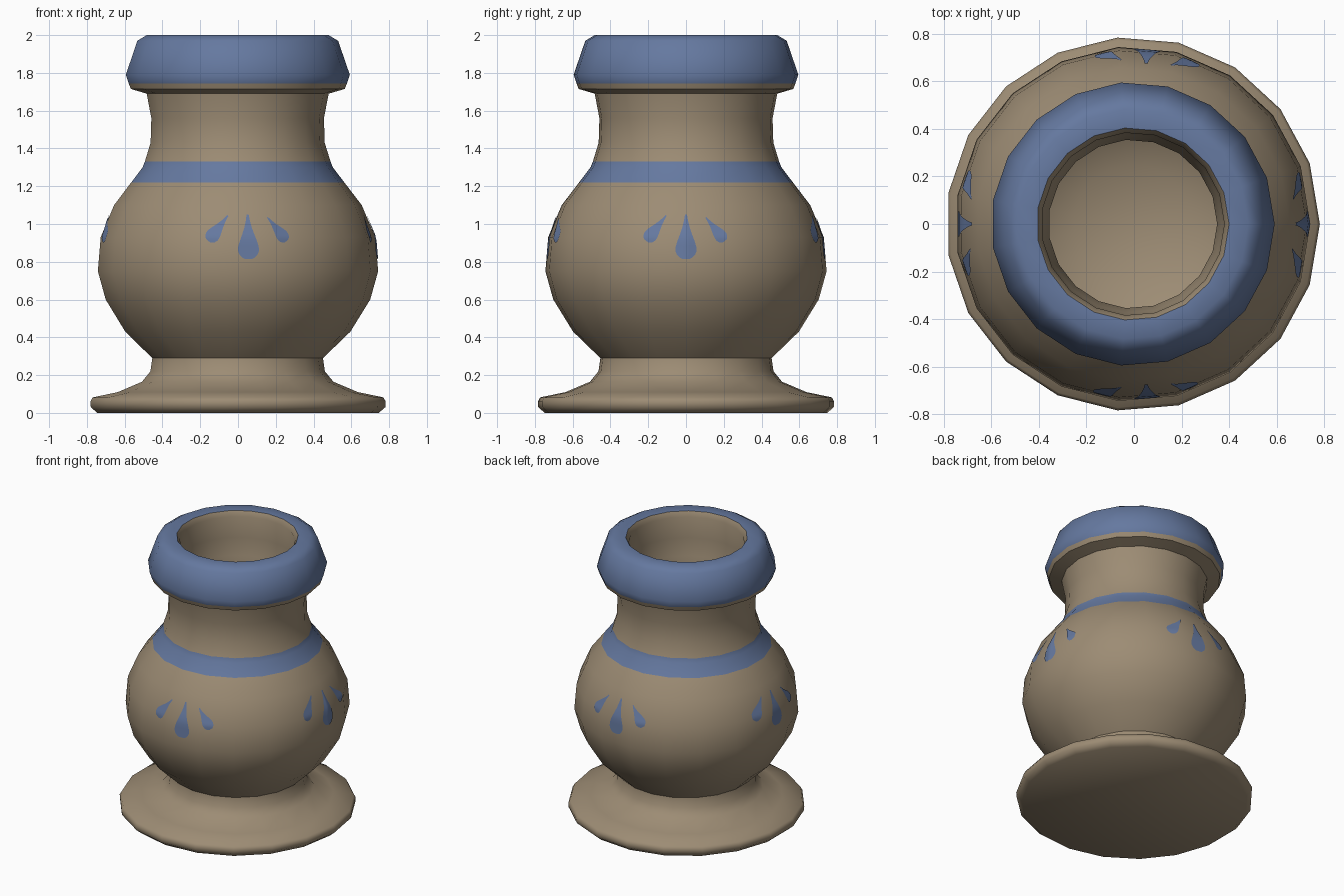
import bpy, bmesh, math
from mathutils import Vector
from mathutils.bvhtree import BVHTree

if "Cube" in bpy.data.objects:
    bpy.data.objects.remove(bpy.data.objects["Cube"])

SIDES = 19
SHIFT = -0.005


def material(name, rgb):
    m = bpy.data.materials.new(name)
    m.diffuse_color = (*rgb, 1)
    m.use_nodes = True
    m.node_tree.nodes["Principled BSDF"].inputs["Base Color"].default_value = m.diffuse_color
    return m


clay = material("tan clay", (0.335, 0.262, 0.175))
blue = material("blue glaze", (0.130, 0.190, 0.350))

# Lathe profile: outside from the base up, then down the inside (radius, height)
outer = [(0.75, 0), (0.785, 0.03), (0.787, 0.06), (0.775, 0.082), (0.64, 0.11),
         (0.51, 0.165), (0.465, 0.22), (0.455, 0.29), (0.60, 0.43), (0.705, 0.60),
         (0.747, 0.75), (0.732, 0.93), (0.66, 1.10), (0.568, 1.22), (0.507, 1.30),
         (0.495, 1.33), (0.464, 1.43), (0.46, 1.56), (0.485, 1.69), (0.57, 1.715),
         (0.582, 1.745), (0.597, 1.79), (0.535, 1.97), (0.485, 2.0), (0.405, 1.995)]
inner = [(0.385, 1.96), (0.40, 1.80), (0.375, 1.68), (0.355, 1.55), (0.36, 1.43),
         (0.42, 1.26), (0.56, 1.06), (0.64, 0.75), (0.59, 0.60), (0.47, 0.43), (0.25, 0.33)]
profile = outer + inner

# Vase body
bm = bmesh.new()
rings = []
for r, z in profile:
    rings.append([bm.verts.new((r * math.cos(math.tau * i / SIDES) + SHIFT,
                                r * math.sin(math.tau * i / SIDES), z)) for i in range(SIDES)])
for k in range(len(rings) - 1):
    a, b = rings[k], rings[k + 1]
    zmid = (profile[k][1] + profile[k + 1][1]) / 2
    painted = k < len(outer) - 1 and (1.22 < zmid < 1.33 or zmid > 1.74)
    for i in range(SIDES):
        j = (i + 1) % SIDES
        f = bm.faces.new((a[i], a[j], b[j], b[i]))
        f.material_index = int(painted)
bm.faces.new(rings[0][::-1])
floor = bm.verts.new((SHIFT, 0, 0.29))
for i in range(SIDES):
    bm.faces.new((rings[-1][i], rings[-1][(i + 1) % SIDES], floor))
bm.normal_update()
tree = BVHTree.FromBMesh(bm)


def finish(bm, name, mats, angle):
    me = bpy.data.meshes.new(name)
    bm.to_mesh(me)
    bm.free()
    ob = bpy.data.objects.new(name, me)
    bpy.context.collection.objects.link(ob)
    for m in mats:
        me.materials.append(m)
    bpy.ops.object.select_all(action='DESELECT')
    ob.select_set(True)
    bpy.context.view_layer.objects.active = ob
    bpy.ops.object.shade_smooth_by_angle(angle=math.radians(angle))


finish(bm, "vase_body", [clay, blue], 50)

# Painted petals: teardrops projected onto the belly
SHAPE = [(0, .1), (.15, .2), (.3, .36), (.45, .58), (.6, .82), (.72, .97),
         (.82, 1), (.91, .85), (.97, .6), (1, .35)]
PETALS = [((0, 1.05), (0, 0.815), 0.056),
          ((-0.105, 1.045), (-0.21, 0.91), 0.036),
          ((0.105, 1.035), (0.205, 0.91), 0.033)]
COLS = 6


def petal(bm, angle, top, bottom, width):
    n = Vector((math.cos(angle), math.sin(angle), 0))
    t = Vector((-n.y, n.x, 0))
    top, bottom = Vector(top), Vector(bottom)
    d = (bottom - top).normalized()
    side = Vector((-d.y, d.x))
    rows = []
    for s, w in SHAPE:
        row = []
        for c in range(COLS + 1):
            p = top.lerp(bottom, s) + side * (width * w * (2 * c / COLS - 1))
            start = n * 2 + t * p.x + Vector((SHIFT, 0, p.y))
            hit, normal, _, _ = tree.ray_cast(start, -n)
            row.append(bm.verts.new(hit + n * 0.005))
        rows.append(row)
    for a, b in zip(rows, rows[1:]):
        for c in range(COLS):
            bm.faces.new((a[c], b[c], b[c + 1], a[c + 1]))
    bm.normal_update()
    if rows[0][0].link_faces[0].normal.dot(n) < 0:
        bmesh.ops.reverse_faces(bm, faces=bm.faces[:])


step = math.tau / SIDES
for name, angle in [("front", -4.5 * step), ("right", 0), ("back", 4.5 * step), ("left", math.pi)]:
    for part, spec in zip(("middle", "left", "right"), PETALS):
        bm = bmesh.new()
        petal(bm, angle, *spec)
        finish(bm, f"{name}_petal_{part}", [blue], 50)
